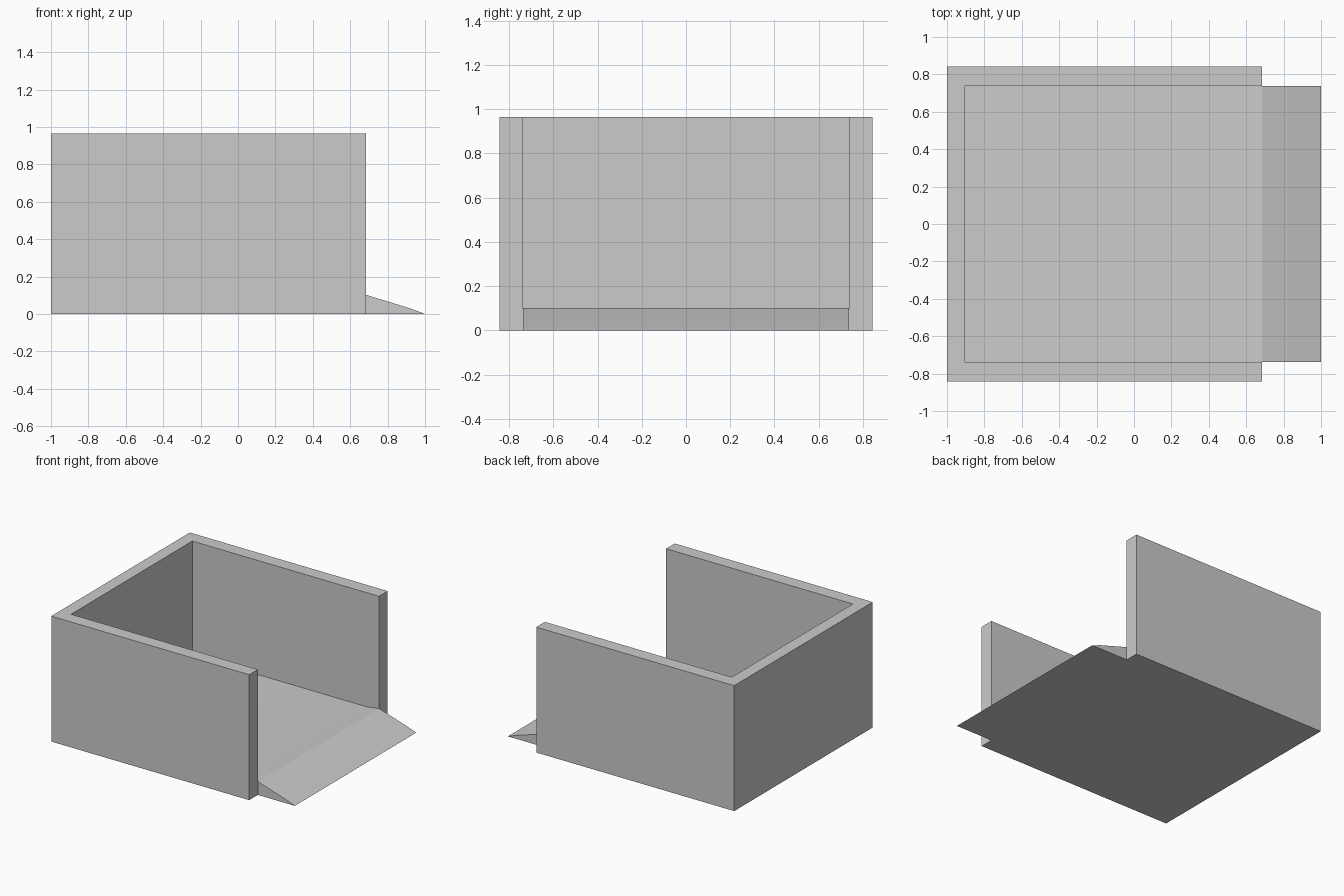
import bpy, bmesh
from mathutils import Vector

if "Cube" in bpy.data.objects:
    bpy.data.objects.remove(bpy.data.objects["Cube"])


def prism(name, profile, direction):
    """Extrude a closed planar profile along a direction."""
    bm = bmesh.new()
    face = bm.faces.new([bm.verts.new(p) for p in profile])
    out = bmesh.ops.extrude_face_region(bm, geom=[face])
    moved = [g for g in out["geom"] if isinstance(g, bmesh.types.BMVert)]
    bmesh.ops.translate(bm, verts=moved, vec=Vector(direction))
    bmesh.ops.recalc_face_normals(bm, faces=bm.faces)
    mesh = bpy.data.meshes.new(name)
    bm.to_mesh(mesh)
    bm.free()
    obj = bpy.data.objects.new(name, mesh)
    bpy.context.collection.objects.link(obj)
    return obj


BACK, OPEN, TIP = -1.0, 0.685, 1.0
OUT_Y, IN_Y, IN_X = 0.842, 0.737, -0.905
HEIGHT = 0.965

# U-shaped wall, open towards +x
plan = [(OPEN, OUT_Y), (BACK, OUT_Y), (BACK, -OUT_Y), (OPEN, -OUT_Y),
        (OPEN, -IN_Y), (IN_X, -IN_Y), (IN_X, IN_Y), (OPEN, IN_Y)]
prism("wall", [(x, y, 0) for x, y in plan], (0, 0, HEIGHT))

# Floor with a raised lip at the opening and a ramp down to the ground
section = [(IN_X, 0), (TIP, 0), (0.92, 0.03), (OPEN, 0.102),
           (0.59, 0.087), (IN_X, 0.087)]
floor = prism("floor_and_ramp", [(x, -IN_Y, z) for x, z in section], (0, 2 * IN_Y, 0))

# Soft shading across the floor, crisp edges elsewhere
bpy.context.view_layer.objects.active = floor
floor.select_set(True)
bpy.ops.object.shade_smooth_by_angle(angle=0.4)
